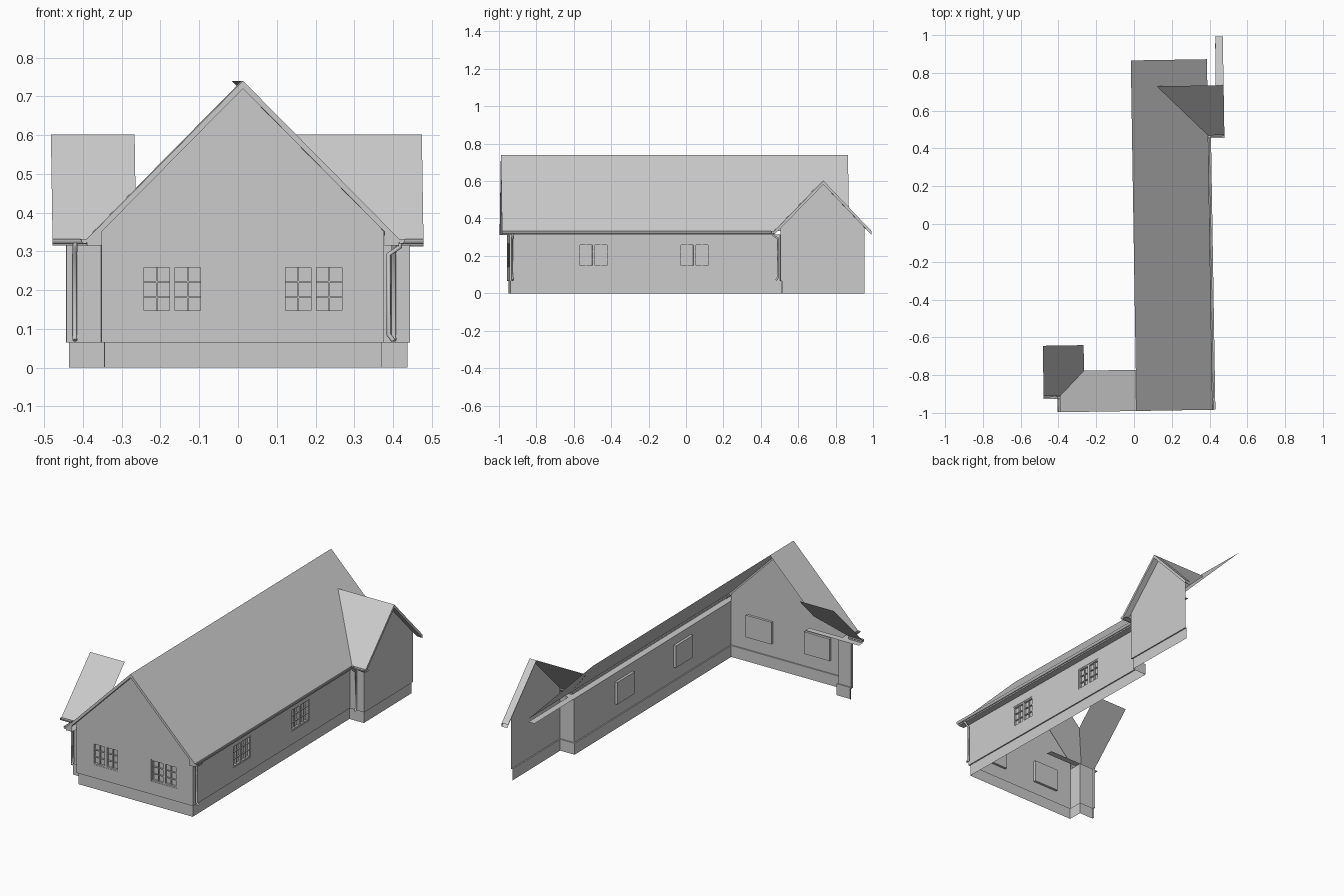
import bpy, bmesh, math
from mathutils import Matrix, Vector

if "Cube" in bpy.data.objects:
    bpy.data.objects.remove(bpy.data.objects["Cube"])

ROT = Matrix.Rotation(math.radians(0.92), 4, 'Z')
grey = bpy.data.materials.new("light grey")
grey.use_nodes = True
grey.diffuse_color = (0.6, 0.6, 0.6, 1)
grey.node_tree.nodes["Principled BSDF"].inputs["Base Color"].default_value = (0.6, 0.6, 0.6, 1)

# Main dimensions
RIDGE, TOP, EAVE, HALF = -0.003, 0.74, 0.332, 0.403
FRONT, BACK = -0.99, 0.866
WALL_TOP, PLINTH = 0.315, 0.065
LEFT, RIGHT, WALL_Y = -0.367, 0.362, -0.95
WING_L, WING_R = -0.457, 0.452
WING_TOP = 0.602


def finish(name, bm):
    mesh = bpy.data.meshes.new(name)
    bm.to_mesh(mesh)
    bm.free()
    mesh.materials.append(grey)
    obj = bpy.data.objects.new(name, mesh)
    bpy.context.collection.objects.link(obj)
    obj.matrix_world = ROT
    return obj


def sheet(name, *polys):
    bm = bmesh.new()
    for poly in polys:
        bm.faces.new([bm.verts.new(p) for p in poly])
    return finish(name, bm)


def roof_z(x):
    return TOP - abs(x - RIDGE) * (TOP - EAVE) / HALF


def add_box(bm, center, size):
    m = Matrix.Translation(center) @ Matrix.Diagonal((*size, 1))
    bmesh.ops.create_cube(bm, size=1, matrix=m)


def wall(name, outline, frame, windows=()):
    """Flat wall in local (along, height); windows are pushed in and get bars."""
    w, lo, hi, depth = 0.08, 0.14, 0.266, 0.014
    bm = bmesh.new()
    bm.faces.new([bm.verts.new((s, 0, z)) for s, z in outline])
    cuts = [((c + d, 0, 0), (1, 0, 0)) for c in windows for d in (-w, w)]
    if windows:
        cuts += [((0, 0, z), (0, 0, 1)) for z in (lo, hi)]
    for co, no in cuts:
        bmesh.ops.bisect_plane(bm, geom=bm.verts[:] + bm.edges[:] + bm.faces[:],
                               plane_co=co, plane_no=no)
    for c in windows:
        panes = [f for f in bm.faces
                 if abs(f.calc_center_median().x - c) < w * 0.9
                 and lo < f.calc_center_median().z < hi]
        new = bmesh.ops.extrude_face_region(bm, geom=panes)["geom"]
        bmesh.ops.delete(bm, geom=panes, context='FACES')
        bmesh.ops.translate(bm, vec=(0, depth, 0),
                            verts=[v for v in new if isinstance(v, bmesh.types.BMVert)])
    bm.transform(frame)
    finish(name, bm)
    for i, c in enumerate(windows):
        bars = bmesh.new()
        mid, tall = (lo + hi) / 2, hi - lo
        for side in (-1, 1):
            x = c + side * w / 2
            for d in (-1, 1):
                add_box(bars, (x + d * 0.0365, 0.008, mid), (0.007, 0.012, tall))
                add_box(bars, (x, 0.008, mid + d * (tall / 2 - 0.004)), (w, 0.012, 0.008))
            add_box(bars, (x, 0.01, mid), (0.004, 0.008, tall))
            for z in (0.182, 0.222):
                add_box(bars, (x, 0.01, z), (w, 0.008, 0.004))
        bars.transform(frame)
        finish(f"{name}_window_{i + 1}", bars)


def gutter(name, start, end, radius=0.009):
    """Half-round channel between two points."""
    a, b = Vector(start), Vector(end)
    side = (b - a).cross(Vector((0, 0, 1))).normalized()
    arc = [side * radius * math.cos(t) - Vector((0, 0, radius * 1.4 * math.sin(t)))
           for t in (math.pi * i / 6 for i in range(7))]
    obj = sheet(name, *[(a + p, a + q, b + q, b + p) for p, q in zip(arc, arc[1:])],
                [a + p for p in arc], [b + p for p in reversed(arc)])
    return obj


def downpipe(name, wall_pt, out):
    """Pipe standing off a wall, with a swan neck at the top and a shoe at the foot."""
    base, out = Vector((*wall_pt, 0)), Vector((*out, 0))
    path = [(0.041, 0.322), (0.041, 0.312), (0.012, 0.292), (0.012, 0.085), (0.024, 0.07)]
    curve = bpy.data.curves.new(name, 'CURVE')
    curve.dimensions = '3D'
    curve.bevel_depth, curve.bevel_resolution = 0.006, 1
    curve.use_fill_caps = True
    spline = curve.splines.new('POLY')
    spline.points.add(len(path) - 1)
    for pt, (d, z) in zip(spline.points, path):
        pt.co = (*(base + out * d + Vector((0, 0, z))), 1)
    curve.materials.append(grey)
    obj = bpy.data.objects.new(name, curve)
    bpy.context.collection.objects.link(obj)
    obj.matrix_world = ROT


# Roof slopes; the left one is cut along the valley of the small wing
xl, xr = RIDGE - HALF, RIDGE + HALF
sheet("main_roof_right", [(RIDGE, FRONT, TOP), (xr, FRONT, EAVE), (xr, BACK, EAVE), (RIDGE, BACK, TOP)])
vx, vy = -0.277, -0.772
sheet("main_roof_left", [(RIDGE, FRONT, TOP), (RIDGE, vy, TOP), (vx, vy, roof_z(vx)),
                         (xl, -0.904, EAVE), (xl, FRONT, EAVE)])
sheet("left_wing_roof", [(-0.493, -0.904, EAVE), (xl, -0.904, EAVE), (vx, vy, roof_z(vx)),
                         (vx, -0.637, WING_TOP), (-0.493, -0.637, WING_TOP)])
sheet("right_wing_roof_front", [(xr, 0.463, EAVE), (0.486, 0.463, EAVE),
                                (0.486, 0.727, WING_TOP), (0.132, 0.727, WING_TOP)])
sheet("right_wing_roof_back", [(0.443, 0.727, WING_TOP), (0.486, 0.727, WING_TOP),
                               (0.486, 0.985, EAVE), (0.446, 0.985, EAVE)])

# Barge boards with a sloping soffit behind them
drop = Vector((0, 0, -0.02))
for label, end in (("left", xl), ("right", xr)):
    a, b = Vector((RIDGE, FRONT, TOP)), Vector((end, FRONT, EAVE))
    inward = Vector((0, WALL_Y - FRONT, 0))
    sheet(f"front_barge_{label}", (a, a + drop, b + drop, b),
          (a + drop, a + drop + inward, b + drop + inward, b + drop))
for label, end in (("front", 0.463), ("back", 0.985)):
    a, b = Vector((0.486, 0.727, WING_TOP)), Vector((0.486, end, EAVE))
    inward = Vector((WING_R - 0.486, 0, 0))
    sheet(f"wing_barge_{label}", (a, b, b + drop, a + drop),
          (a + drop, a + drop + inward, b + drop + inward, b + drop))


# Walls, as (along, height) outlines placed by a frame
def gable(x0, x1, mid, top):
    shoulder = 0.355
    return [(x0, PLINTH), (x1, PLINTH), (x1, shoulder), (mid, top - 0.015), (x0, shoulder)]


def strip(a, b):
    return [(a, PLINTH), (b, PLINTH), (b, WALL_TOP), (a, WALL_TOP)]


def facing(x, y, turn):
    return Matrix.Translation((x, y, 0)) @ Matrix.Rotation(math.radians(turn), 4, 'Z')


wall("front_wall", gable(LEFT, RIGHT, RIDGE, TOP), facing(0, WALL_Y, 0), (-0.185, 0.18))
wall("right_wall", strip(WALL_Y, 0.498), facing(RIGHT, 0, 90), (-0.5, 0.04))
wall("right_wing_side", strip(RIGHT, WING_R), facing(0, 0.498, 0))
wall("right_wing_gable", gable(0.498, 0.948, 0.727, WING_TOP), facing(WING_R, 0, 90))
wall("left_wall", strip(0.868, 0.95), facing(LEFT, 0, -90))
wall("left_wing_side", strip(WING_L, LEFT), facing(0, -0.868, 0))
wall("left_wing_end", strip(0.85, 0.868), facing(WING_L, 0, -90))

# Recessed plinth following the wall line, with a ledge under the walls
outer = [(WING_L, -0.85), (WING_L, -0.868), (LEFT, -0.868), (LEFT, WALL_Y), (RIGHT, WALL_Y),
         (RIGHT, 0.498), (WING_R, 0.498), (WING_R, 0.948)]
IN = 0.007
inner = [(x + (IN if x < 0 else -IN), y + (IN if 0 < i < 7 else 0)) for i, (x, y) in enumerate(outer)]
polys = []
for (a, b), (p, q) in zip(zip(outer, outer[1:]), zip(inner, inner[1:])):
    polys.append([(*p, 0), (*q, 0), (*q, PLINTH), (*p, PLINTH)])
    polys.append([(*p, PLINTH), (*q, PLINTH), (*b, PLINTH), (*a, PLINTH)])
sheet("plinth", *polys)


# Flat soffits with fascia boards, and gutters along the eaves
def soffit(name, x0, x1, y0, y1, fascia):
    flat = [(x0, y0), (x0, y1), (x1, y1), (x1, y0)]
    (p, q) = fascia
    sheet(name, [(*c, WALL_TOP) for c in flat],
          [(*p, WALL_TOP), (*q, WALL_TOP), (*q, EAVE), (*p, EAVE)])


soffit("main_soffit_right", RIGHT, xr, FRONT, BACK, ((xr, FRONT), (xr, 0.463)))
soffit("main_soffit_left", xl, LEFT, FRONT, -0.868, ((xl, -0.904), (xl, FRONT)))
soffit("right_wing_soffit", RIGHT, 0.486, 0.463, 0.498, ((xr, 0.463), (0.486, 0.463)))
soffit("left_wing_soffit", -0.493, -0.16, -0.904, -0.868, ((-0.493, -0.904), (xl, -0.904)))
for label, x0, x1 in (("left", xl, LEFT), ("right", RIGHT, xr)):
    sheet(f"eave_return_{label}", [(x0, FRONT, WALL_TOP), (x1, FRONT, WALL_TOP),
                                   (x1, FRONT, roof_z(x1)), (x0, FRONT, roof_z(x0))])
gutter("gutter_main_right", (xr + 0.006, FRONT, EAVE), (xr + 0.006, 0.463, EAVE))
gutter("gutter_main_left", (xl - 0.006, -0.904, EAVE), (xl - 0.006, FRONT, EAVE))
gutter("gutter_wing_right", (xr, 0.457, EAVE), (0.486, 0.457, EAVE))
gutter("gutter_wing_left", (-0.493, -0.91, EAVE), (xl, -0.91, EAVE))

# Downpipes
downpipe("downpipe_front", (RIGHT, -0.935), (1, 0))
downpipe("downpipe_wing_right", (0.41, 0.498), (0, -1))
downpipe("downpipe_wing_left", (-0.435, -0.868), (0, -1))
